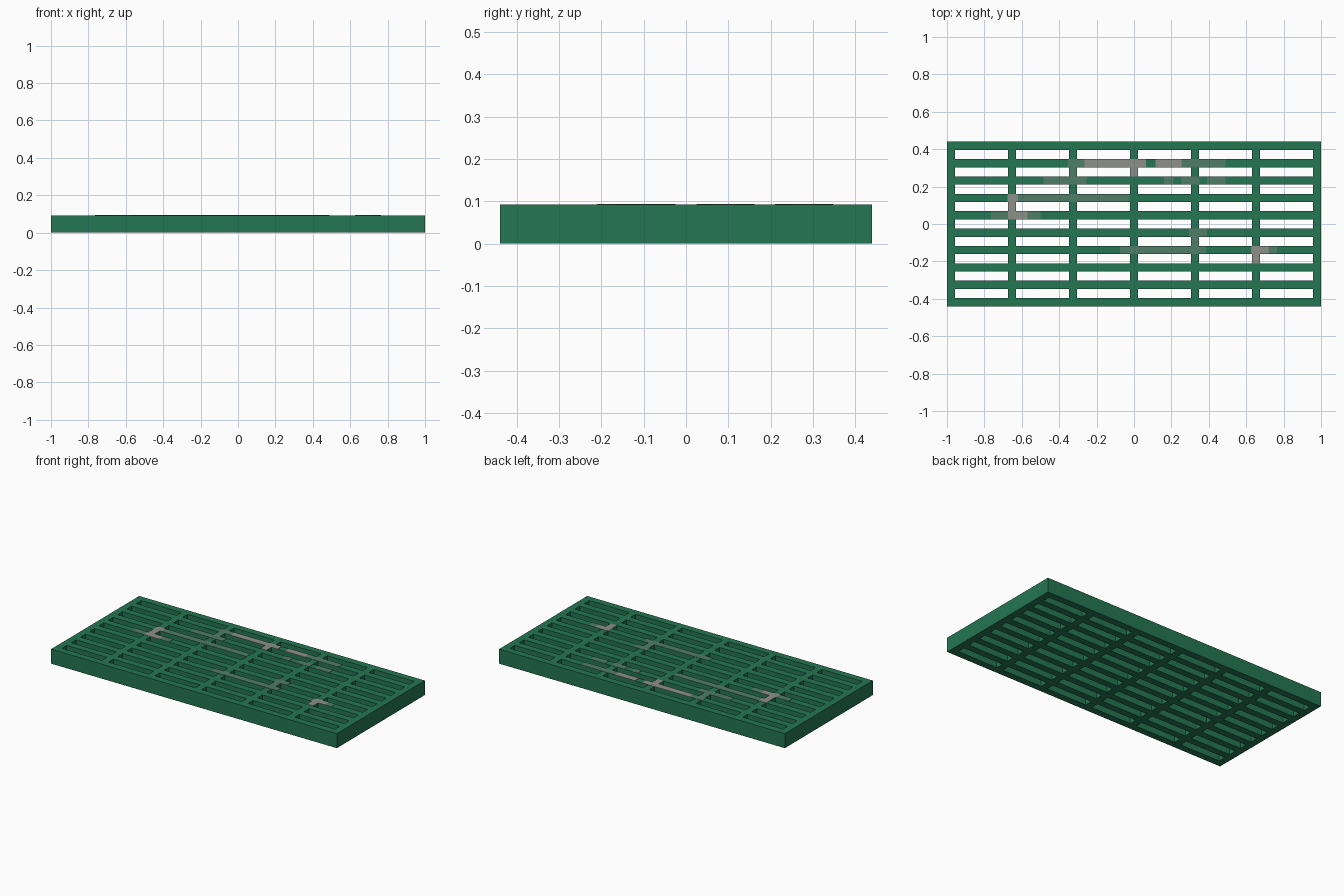
import bpy
import bmesh

cube = bpy.data.objects.get("Cube")
if cube:
    bpy.data.objects.remove(cube, do_unlink=True)


def material(name, rgb):
    mat = bpy.data.materials.new(name)
    mat.use_nodes = True
    mat.diffuse_color = (*rgb, 1)
    bsdf = next(n for n in mat.node_tree.nodes if n.type == "BSDF_PRINCIPLED")
    bsdf.inputs["Base Color"].default_value = (*rgb, 1)
    return mat


green = material("grate green", (0.018, 0.18, 0.086))
worn = material("worn grey green", (0.08, 0.205, 0.14))
bare = material("bare grey", (0.27, 0.28, 0.255))

HALF_X, HALF_Y, TOP = 1.0, 0.44, 0.092
BAR = 0.044
COLUMNS, ROWS = 6, 9
PLATE = 0.0015


def bar_centres(half, openings):
    edge = half - BAR / 2
    return [-edge + 2 * edge * i / openings for i in range(openings + 1)]


def finish(name, bm, mat):
    bmesh.ops.recalc_face_normals(bm, faces=bm.faces)
    mesh = bpy.data.meshes.new(name)
    bm.to_mesh(mesh)
    bm.free()
    mesh.materials.append(mat)
    obj = bpy.data.objects.new(name, mesh)
    bpy.context.collection.objects.link(obj)
    return obj


def sheet(name, quads, z, height, mat):
    """Extrude a flat set of rectangles (x0, x1, y0, y1) into a solid."""
    bm = bmesh.new()
    for x0, x1, y0, y1 in quads:
        bm.faces.new([bm.verts.new((x, y, z)) for x, y in
                      ((x0, y0), (x1, y0), (x1, y1), (x0, y1))])
    bmesh.ops.remove_doubles(bm, verts=bm.verts, dist=0.0001)
    raised = bmesh.ops.extrude_face_region(bm, geom=bm.faces[:], use_keep_orig=True)
    verts = [v for v in raised["geom"] if isinstance(v, bmesh.types.BMVert)]
    bmesh.ops.translate(bm, verts=verts, vec=(0, 0, height))
    return finish(name, bm, mat)


# Grate: every grid cell is solid except the slots between the bars
bars_x = bar_centres(HALF_X, COLUMNS)
bars_y = bar_centres(HALF_Y, ROWS)
lines_x = [c + s * BAR / 2 for c in bars_x for s in (-1, 1)]
lines_y = [c + s * BAR / 2 for c in bars_y for s in (-1, 1)]
cells = [(lines_x[i], lines_x[i + 1], lines_y[j], lines_y[j + 1])
         for i in range(len(lines_x) - 1) for j in range(len(lines_y) - 1)
         if not (i % 2 and j % 2)]
sheet("grate", cells, 0, TOP, green)


# Worn paint on the slats, with slats counted from the back
def on_slat(row, x0, x1):
    y = bars_y[ROWS - row]
    return x0, x1, y - BAR / 2, y + BAR / 2


# Worn paint on a cross bar, in the gap in front of the given slat
def on_bar(column, row):
    x = bars_x[column]
    return (x - BAR / 2, x + BAR / 2,
            bars_y[ROWS - row - 1] + BAR / 2, bars_y[ROWS - row] - BAR / 2)


worn_patches = [
    on_slat(1, -0.355, -0.265), on_slat(1, 0.255, 0.49),
    on_slat(2, -0.485, -0.255), on_slat(2, 0.16, 0.21),
    on_slat(2, 0.255, 0.35), on_slat(2, 0.39, 0.49),
    on_slat(3, -0.62, -0.025),
    on_slat(4, -0.765, -0.675), on_slat(4, -0.57, -0.5),
    on_slat(5, 0.295, 0.39),
    on_slat(6, -0.075, 0.385), on_slat(6, 0.72, 0.765),
    on_bar(2, 1), on_bar(4, 5),
]
bare_patches = [
    on_slat(1, -0.265, 0.065), on_slat(1, 0.115, 0.255),
    on_slat(3, -0.675, -0.62), on_slat(4, -0.675, -0.57),
    on_slat(6, 0.625, 0.72),
    on_bar(3, 1), on_bar(1, 3), on_bar(5, 6),
]
sheet("worn_paint", worn_patches, TOP, PLATE, worn)
sheet("bare_metal", bare_patches, TOP, PLATE, bare)
